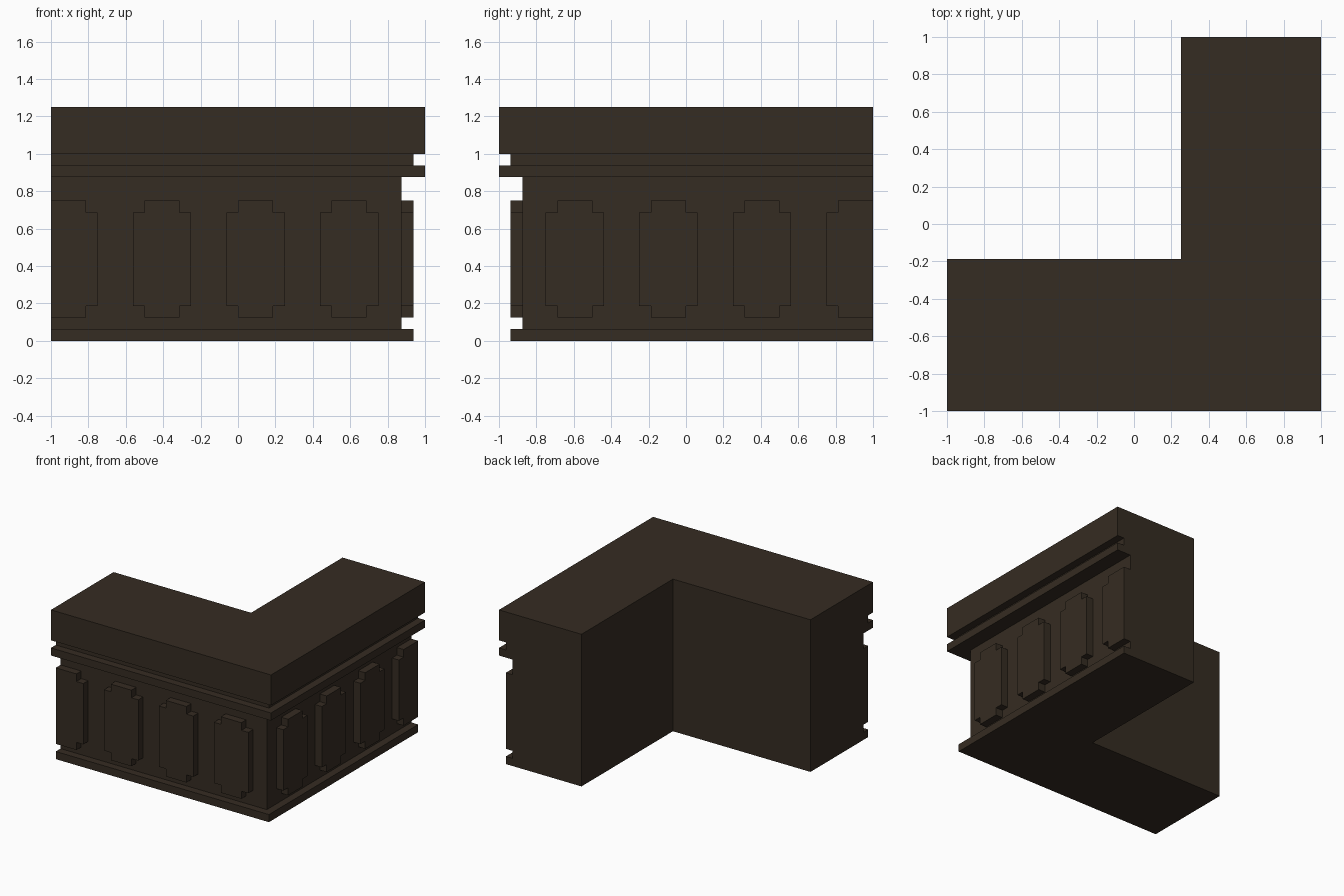
import bpy
import bmesh

cube = bpy.data.objects.get("Cube")
if cube:
    bpy.data.objects.remove(cube, do_unlink=True)

# Dark brown wood
wood = bpy.data.materials.new("dark_brown_wood")
wood.use_nodes = True
colour = (0.036, 0.025, 0.016, 1)
wood.diffuse_color = colour
wood.node_tree.nodes["Principled BSDF"].inputs["Base Color"].default_value = colour

U = 1 / 16  # moulding step


def loft(name, rings):
    """Closed solid through a series of matching outlines."""
    bm = bmesh.new()
    loops = [[bm.verts.new(p) for p in ring] for ring in rings]
    for a, b in zip(loops, loops[1:]):
        for i in range(len(a)):
            j = (i + 1) % len(a)
            bm.faces.new((a[i], a[j], b[j], b[i]))
    bm.faces.new(loops[0])
    bm.faces.new(loops[-1])
    bmesh.ops.recalc_face_normals(bm, faces=bm.faces)
    mesh = bpy.data.meshes.new(name)
    bm.to_mesh(mesh)
    bm.free()
    mesh.materials.append(wood)
    obj = bpy.data.objects.new(name, mesh)
    bpy.context.collection.objects.link(obj)
    return obj


# Corner counter body: moulding profile (depth from outer face, height) in steps,
# swept along the L with a mitred corner
outer = [(1, 0), (1, 1), (2, 1), (2, 14), (0, 14), (0, 15),
         (1, 15), (1, 16), (0, 16), (0, 20)]
front = [(d * U, z * U) for d, z in outer + [(13, 20), (13, 0)]]
side = [(d * U, z * U) for d, z in outer + [(12, 20), (12, 0)]]
loft("corner_body", [
    [(-1, d - 1, z) for d, z in front],
    [(1 - s, d - 1, z) for (d, z), (s, _) in zip(front, side)],
    [(1 - s, 1, z) for s, z in side],
])

# Raised panels with notched corners, the last of each row cut by the end face
W, N = 2.5 * U, 1.5 * U
LOW, HIGH = 2 * U, 12 * U
for i in range(4):
    c = -9.5 * U + i * 0.5
    raw = [(-W, LOW + U), (-N, LOW + U), (-N, LOW), (N, LOW),
           (N, LOW + U), (W, LOW + U), (W, HIGH - U), (N, HIGH - U),
           (N, HIGH), (-N, HIGH), (-N, HIGH - U), (-W, HIGH - U)]
    outline = []
    for u, z in raw:
        point = (min(c + u, 1), z)
        if point not in outline:
            outline.append(point)
    loft(f"front_panel_{i + 1}",
         [[(-u, d * U - 1, z) for u, z in outline] for d in (1, 2)])
    loft(f"right_panel_{i + 1}",
         [[(1 - d * U, u, z) for u, z in outline] for d in (1, 2)])
